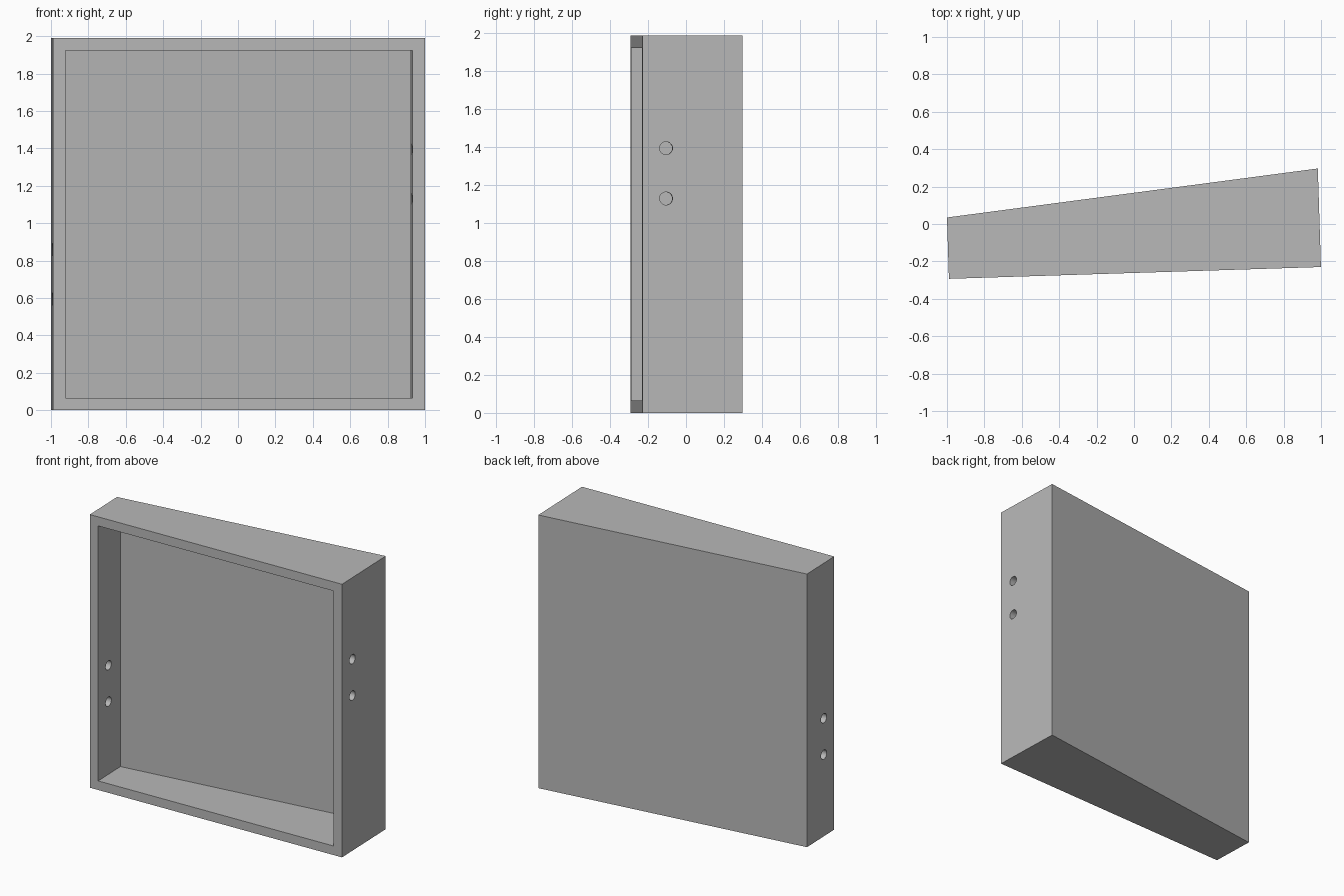
import bpy
import math
from mathutils import Matrix, Vector

if "Cube" in bpy.data.objects:
    bpy.data.objects.remove(bpy.data.objects["Cube"], do_unlink=True)

SIZE = 1.99          # width and height of the square front
SHALLOW, DEEP = 0.328, 0.527
WALL = 0.066
HOLE_RADIUS = 0.034
HOLE_SETBACK = 0.125
SLOPE = (DEEP - SHALLOW) / SIZE

# Local frame: x along the front edge, y into the depth
FRAME = Matrix.Translation((-0.9895, -0.293, 0)) @ Matrix.Rotation(math.radians(1.814), 4, "Z")

grey = bpy.data.materials.new("Plain grey")
grey.use_nodes = True
grey.diffuse_color = (0.48, 0.48, 0.48, 1)
grey.node_tree.nodes["Principled BSDF"].inputs["Base Color"].default_value = grey.diffuse_color


def prism(name, outline, z0, z1):
    """Upright prism from a counter-clockwise outline."""
    n = len(outline)
    verts = [FRAME @ Vector((x, y, z)) for z in (z0, z1) for x, y in outline]
    faces = [tuple(reversed(range(n))), tuple(range(n, 2 * n))]
    faces += [(i, (i + 1) % n, n + (i + 1) % n, n + i) for i in range(n)]
    mesh = bpy.data.meshes.new(name)
    mesh.from_pydata(verts, [], faces)
    mesh.materials.append(grey)
    obj = bpy.data.objects.new(name, mesh)
    bpy.context.collection.objects.link(obj)
    return obj


def cut(target, cutter):
    """Subtract the cutter for good and remove it."""
    cutter.hide_render = True
    mod = target.modifiers.new("Cut", "BOOLEAN")
    mod.operation = "DIFFERENCE"
    mod.solver = "EXACT"
    mod.object = cutter
    bpy.context.view_layer.objects.active = target
    bpy.ops.object.modifier_apply(modifier=mod.name)
    bpy.data.objects.remove(cutter, do_unlink=True)


# Tapered box
box = prism("tapered_box", [(0, 0), (SIZE, 0), (SIZE, DEEP), (0, SHALLOW)], 0, SIZE)

# Open front cavity, its back parallel to the sloping back panel
back_gap = WALL * math.sqrt(1 + SLOPE ** 2)
left, right = WALL, SIZE - WALL
cavity = prism("cavity_cutter", [
    (left, -0.1), (right, -0.1),
    (right, SHALLOW + SLOPE * right - back_gap),
    (left, SHALLOW + SLOPE * left - back_gap)], WALL, SIZE - WALL)
cut(box, cavity)

# Two holes through each side wall, high on one side and low on the other
for x, heights in ((SIZE - WALL / 2, (1.395, 1.13)), (WALL / 2, (0.86, 0.595))):
    for z in heights:
        bpy.ops.mesh.primitive_cylinder_add(vertices=32, radius=HOLE_RADIUS, depth=WALL * 2)
        drill = bpy.context.object
        drill.name = "hole_cutter"
        drill.data.materials.append(grey)
        drill.matrix_world = (FRAME @ Matrix.Translation((x, HOLE_SETBACK, z))
                              @ Matrix.Rotation(math.pi / 2, 4, "Y"))
        bpy.context.view_layer.update()
        cut(box, drill)

# Smooth hole walls, sharp box edges
bpy.ops.object.select_all(action="DESELECT")
box.select_set(True)
bpy.context.view_layer.objects.active = box
bpy.ops.object.shade_smooth_by_angle(angle=math.radians(30))
